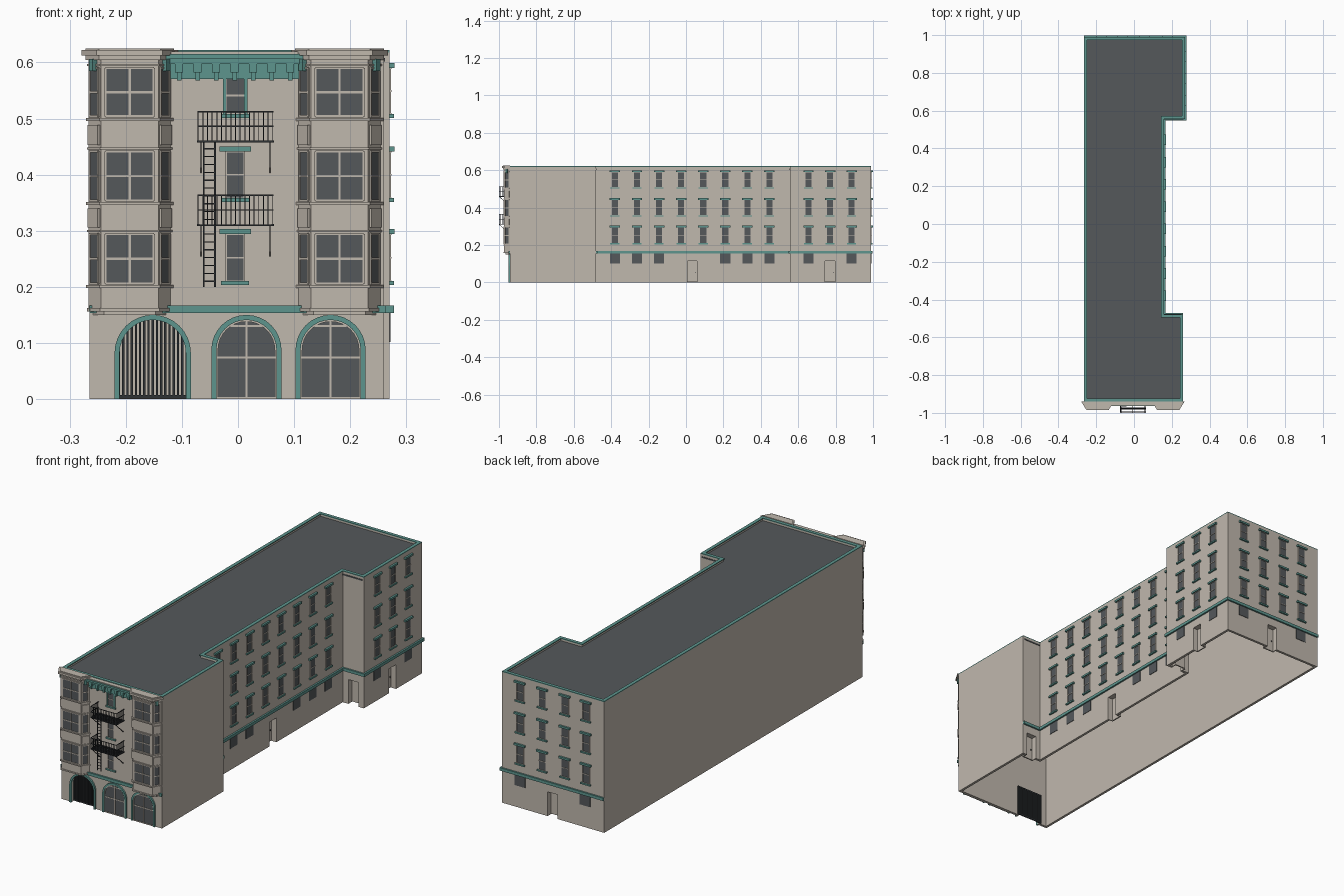
import bpy, bmesh, math
from mathutils import Matrix, Vector

cube = bpy.data.objects.get("Cube")
if cube:
    bpy.data.objects.remove(cube, do_unlink=True)


def material(name, r, g, b):
    m = bpy.data.materials.new(name)
    m.use_nodes = True
    m.diffuse_color = (r, g, b, 1)
    m.node_tree.nodes["Principled BSDF"].inputs["Base Color"].default_value = (r, g, b, 1)
    return m


STONE = material("warm stone", 0.53, 0.48, 0.42)
TEAL = material("teal trim", 0.11, 0.30, 0.27)
ROOF = material("slate roof", 0.09, 0.098, 0.105)
GLASS = material("dark glass", 0.09, 0.098, 0.105)
METAL = material("black iron", 0.028, 0.032, 0.036)

parts = {}


def part(name, mat):
    if name not in parts:
        parts[name] = (bmesh.new(), mat)
    return parts[name][0]


def prism(bm, points, offset):
    """Closed solid from an outline swept along an offset."""
    off = Vector(offset)
    low = [bm.verts.new(p) for p in points]
    high = [bm.verts.new(Vector(p) + off) for p in points]
    bm.faces.new(low)
    bm.faces.new(high[::-1])
    for i in range(len(low)):
        j = (i + 1) % len(low)
        bm.faces.new((low[i], high[i], high[j], low[j]))


def wall(x, y, degrees):
    """Wall frame: u runs along the wall, d points outward, z up."""
    return Matrix.Translation((x, y, 0)) @ Matrix.Rotation(math.radians(degrees), 4, 'Z')


def box(bm, M, u0, u1, d0, d1, z0, z1):
    pts = [M @ Vector(p) for p in ((u0, -d0, z0), (u1, -d0, z0), (u1, -d1, z0), (u0, -d1, z0))]
    prism(bm, pts, (0, 0, z1 - z0))


def beam(bm, a, b, t):
    """Thin square bar between two points."""
    a, b = Vector(a), Vector(b)
    q = (b - a).to_track_quat('Z', 'Y')
    pts = [a + q @ Vector((sx * t / 2, sy * t / 2, 0)) for sx, sy in ((-1, -1), (1, -1), (1, 1), (-1, 1))]
    prism(bm, pts, b - a)


def finish(name, bm, mat):
    bmesh.ops.recalc_face_normals(bm, faces=bm.faces)
    mesh = bpy.data.meshes.new(name)
    bm.to_mesh(mesh)
    bm.free()
    mesh.materials.append(mat)
    ob = bpy.data.objects.new(name, mesh)
    bpy.context.collection.objects.link(ob)
    return ob


# Plan dimensions
LEFT, RIGHT, MID, REAR = -0.265, 0.26, 0.16, 0.27
FRONT, STEP1, STEP2, BACK = -0.94, -0.48, 0.555, 0.99
TOP = 0.618
CX = -0.006
plan = [(LEFT, FRONT), (RIGHT, FRONT), (RIGHT, STEP1), (MID, STEP1),
        (MID, STEP2), (REAR, STEP2), (REAR, BACK), (LEFT, BACK)]
front_w = wall(0, FRONT, 0)
mid_w, rear_w = wall(MID, 0, 90), wall(REAR, 0, 90)
step_w, notch_w, back_w = wall(0, STEP2, 0), wall(0, STEP1, 180), wall(0, BACK, 180)
FLOORS = [(0.210, 0.294), (0.358, 0.441), (0.508, 0.590)]


def ring(name, mat, z0, z1, thick):
    """Walls following the plan, open above and below."""
    bm = bmesh.new()
    lo = [bm.verts.new((x, y, z0)) for x, y in plan]
    hi = [bm.verts.new((x, y, z1)) for x, y in plan]
    for i in range(len(plan)):
        j = (i + 1) % len(plan)
        bm.faces.new((lo[i], lo[j], hi[j], hi[i]))
    ob = finish(name, bm, mat)
    if sum((f.center.x - 0) * f.normal.x for f in ob.data.polygons) < 0:
        ob.data.flip_normals()
    s = ob.modifiers.new("thickness", 'SOLIDIFY')
    s.thickness, s.offset, s.use_even_offset = thick, -1, True
    return ob


def arch(cx, r, spring, steps=16):
    pts = [(cx - r, 0)]
    for i in range(steps + 1):
        a = math.pi * (1 - i / steps)
        pts.append((cx + r * math.cos(a), spring + r * math.sin(a)))
    return pts + [(cx + r, 0)]


def on_front(pts, d):
    return [(x, FRONT - d, z) for x, z in pts]


# Shell with doorways and gate opening
shell = ring("walls", STONE, 0, TOP, 0.012)
cut = bmesh.new()
doors = [(mid_w, 0.033), (rear_w, 0.77), (step_w, 0.215), (notch_w, -0.21), (back_w, -0.005)]
for M, u in doors:
    box(cut, M, u - 0.026, u + 0.026, -0.05, 0.02, -0.02, 0.115)
gate = [(x, z if z > 0 else -0.02) for x, z in arch(-0.152, 0.06, 0.084)]
prism(cut, on_front(gate, 0.03), (0, 0.06, 0))
cutter = finish("opening_cutter", cut, STONE)
cutter.hide_render = True
b = shell.modifiers.new("openings", 'BOOLEAN')
b.object, b.operation, b.solver = cutter, 'DIFFERENCE', 'EXACT'
bpy.context.view_layer.objects.active = shell
shell.select_set(True)
for name in [m.name for m in shell.modifiers]:
    bpy.ops.object.modifier_apply(modifier=name)
bpy.data.objects.remove(cutter, do_unlink=True)

# Recessed doors
for M, u in doors:
    bm = part("doors", STONE)
    box(bm, M, u - 0.028, u + 0.028, -0.032, -0.026, 0.002, 0.118)
    for s in (-1, 1):
        box(bm, M, u + s * 0.026, u + s * 0.030, -0.03, -0.002, 0, 0.118)
    box(bm, M, u - 0.03, u + 0.03, -0.03, -0.002, 0.115, 0.119)
    box(part("door_handles", METAL), M, u + 0.016, u + 0.019, -0.026, -0.023, 0.05, 0.056)

# Roof and coping
prism(part("roof", ROOF), [(x * 0.97, y * 0.995, 0.602) for x, y in plan], (0, 0, 0.006))
ring("roof_coping", TEAL, TOP, 0.622, 0.016)


def window(M, u, w, z0, z1, cols=1, rows=2, bar=0.004):
    box(part("window_glass", GLASS), M, u - w / 2, u + w / 2, -0.002, 0.0012, z0, z1)
    bm = part("window_frames", STONE)
    for i in range(cols + 1):
        c = u - w / 2 + w * i / cols
        box(bm, M, c - bar / 2, c + bar / 2, 0, 0.003, z0, z1)
    for i in range(rows + 1):
        c = z0 + (z1 - z0) * i / rows
        box(bm, M, u - w / 2, u + w / 2, 0, 0.0032, c - bar / 2, c + bar / 2)


def sash_window(M, u, z0, z1, w=0.036):
    window(M, u, w, z0, z1, bar=0.003)
    bm = part("lintels_and_sills", TEAL)
    box(bm, M, u - 0.028, u + 0.028, 0, 0.009, z1, z1 + 0.009)
    box(bm, M, u - 0.025, u + 0.025, 0, 0.008, z0 - 0.007, z0)


# Side and back windows
mid_cols = [-0.38 + 0.118 * i for i in range(8)]
columns = [(mid_w, u) for u in mid_cols]
columns += [(rear_w, u) for u in (0.655, 0.77, 0.885)]
columns += [(back_w, u) for u in (-0.175, -0.058, 0.06, 0.17)]
for M, u in columns:
    for z0, z1 in FLOORS:
        sash_window(M, u, z0, z1)
low = [(mid_w, u) for i, u in enumerate(mid_cols) if i not in (3, 4)]
low += [(rear_w, 0.655), (rear_w, 0.885), (back_w, -0.175), (back_w, 0.165)]
for M, u in low:
    box(part("basement_windows", GLASS), M, u - 0.027, u + 0.027, -0.002, 0.002, 0.102, 0.153)

# Belt course
for M, u0, u1 in ((front_w, LEFT, RIGHT + 0.004), (mid_w, STEP1, STEP2), (rear_w, STEP2 - 0.008, BACK + 0.008),
                  (step_w, MID, REAR), (notch_w, -RIGHT, -MID), (back_w, -REAR, -LEFT)):
    box(part("belt_course", TEAL), M, u0, u1, 0, 0.008, 0.153, 0.167)

# Ground floor arches
for cx, r in ((-0.152, 0.068), (0.015, 0.0625), (0.165, 0.0625)):
    spring = 0.15 - r
    trim = arch(cx, r, spring) + arch(cx, r - 0.009, spring)[::-1]
    prism(part("arch_trim", TEAL), on_front(trim, 0), (0, -0.008, 0))
    if cx > -0.1:
        inner = r - 0.009
        prism(part("shop_glass", GLASS), on_front(arch(cx, inner, spring), -0.001), (0, -0.003, 0))
        bm = part("shop_window_bars", STONE)
        rim = arch(cx, inner, spring) + arch(cx, inner - 0.003, spring)[::-1]
        prism(bm, on_front(rim, 0), (0, -0.005, 0))
        box(bm, front_w, cx - 0.002, cx + 0.002, 0, 0.004, 0, spring + inner)
        for z, w in ((0.002, inner), (0.074, inner), (0.13, 0.036)):
            box(bm, front_w, cx - w, cx + w, 0, 0.004, z - 0.002, z + 0.002)

# Iron gate
bm = part("iron_gate", METAL)
for i in range(19):
    x = -0.2195 + 0.0075 * i
    box(bm, front_w, x - 0.002, x + 0.002, -0.018, -0.013, 0.001, 0.15)
for z in (0.004, 0.147):
    box(bm, front_w, -0.221, -0.083, -0.018, -0.014, z - 0.003, z + 0.003)


def bay_slab(bm, cx, grow, z0, z1):
    w, f, d = 0.073 + grow, 0.051 + grow * 0.6, 0.032 + grow
    prism(bm, [(cx - w, FRONT, z0), (cx - f, FRONT - d, z0), (cx + f, FRONT - d, z0), (cx + w, FRONT, z0)],
          (0, 0, z1 - z0))


# Bay windows, mirrored about the facade centre
for side in (-1, 1):
    cx = CX + side * 0.187
    bm = part("bays", STONE)
    bay_slab(bm, cx, 0, 0.156, 0.61)
    for grow, z0, z1 in ((-0.008, 0.15, 0.156), (0.003, 0.156, 0.162), (0.006, 0.604, 0.612), (0.013, 0.612, 0.622),
                         (0.006, 0.622, 0.625)):
        bay_slab(bm, cx, grow, z0, z1)
    faces = [(wall(cx, FRONT - 0.032, 0), 0.086, 2)]
    faces += [(wall(cx + s * 0.062, FRONT - 0.016, s * 55.5), 0.027, 1) for s in (-1, 1)]
    for z0, z1 in FLOORS:
        bay_slab(bm, cx, 0.005, z0 - 0.012, z0 - 0.007)
        bay_slab(bm, cx, 0.003, z1 + 0.004, z1 + 0.007)
        for M, w, cols in faces:
            window(M, 0, w, z0 - 0.004, z1, cols)
            if cols == 1 and z1 < 0.5:
                box(bm, M, -0.016, 0.016, 0, 0.005, z1 + 0.012, z0 + 0.13)
    for M, w, cols in faces[1:]:
        box(part("cornice", TEAL), M, -0.006, 0.006, 0, 0.009, 0.585, 0.606)

# Central windows
for i, (z0, z1) in enumerate(FLOORS):
    if i < 2:
        sash_window(front_w, CX + 0.001, z0, z1, 0.032)
    else:
        window(front_w, CX + 0.001, 0.034, z0, 0.574, bar=0.003)
        for s in (-1, 1):
            u = CX + 0.001 + s * 0.019
            box(part("lintels_and_sills", TEAL), front_w, u - 0.003, u + 0.003, 0, 0.005, z0, 0.574)
        box(part("lintels_and_sills", TEAL), front_w, CX - 0.024, CX + 0.026, 0, 0.008, z0 - 0.007, z0)

# Bracketed cornice
bm = part("cornice", TEAL)
for half, d, z0, z1 in ((0.117, 0.006, 0.57, 0.6), (0.118, 0.018, 0.597, 0.606), (0.122, 0.024, 0.606, 0.615)):
    box(bm, front_w, CX - half, CX + half, 0, d, z0, z1)
box(part("cornice_cap", STONE), front_w, CX - 0.124, CX + 0.124, 0, 0.02, 0.615, 0.619)
for i in range(-3, 4):
    u = CX + 0.033 * i
    box(bm, front_w, u - 0.004, u + 0.004, 0, 0.012, 0.568, 0.582)
    box(bm, front_w, u - 0.007, u + 0.007, 0, 0.016, 0.582, 0.597)

# Fire escape
bm = part("fire_escape", METAL)
X0, X1, Y0, Y1 = -0.071, 0.062, FRONT, -0.999
for base, foot in ((0.31, 0.2), (0.459, 0.31)):
    for i in range(9):
        y = Y0 + (Y1 - Y0) * i / 8
        beam(bm, (X0, y, base), (X1, y, base), 0.003)
    for x in (X0, CX, X1):
        beam(bm, (x, Y0, base), (x, Y1, base), 0.004)
    for z in (base + 0.027, base + 0.053):
        beam(bm, (X0, Y1, z), (X1, Y1, z), 0.0025)
        for x in (X0, X1):
            beam(bm, (x, Y0, z), (x, Y1, z), 0.0025)
    for i in range(17):
        x = X0 + (X1 - X0) * i / 16
        beam(bm, (x, Y1, base), (x, Y1, base + 0.053), 0.0016)
    for x in (X0, X1):
        for i in range(1, 7):
            y = Y0 + (Y1 - Y0) * i / 7
            beam(bm, (x, y, base), (x, y, base + 0.053), 0.0016)
    for x in (X0 + 0.005, X1 - 0.005):
        beam(bm, (x, Y0, base - 0.055), (x, Y1, base), 0.0025)
    for x in (-0.061, -0.041):
        beam(bm, (x, -0.965, foot), (x, -0.965, base), 0.003)
    for i in range(int((base - foot) / 0.014)):
        z = foot + 0.01 + 0.014 * i
        beam(bm, (-0.061, -0.965, z), (-0.041, -0.965, z), 0.002)

for name, (bm, mat) in parts.items():
    finish(name, bm, mat)
